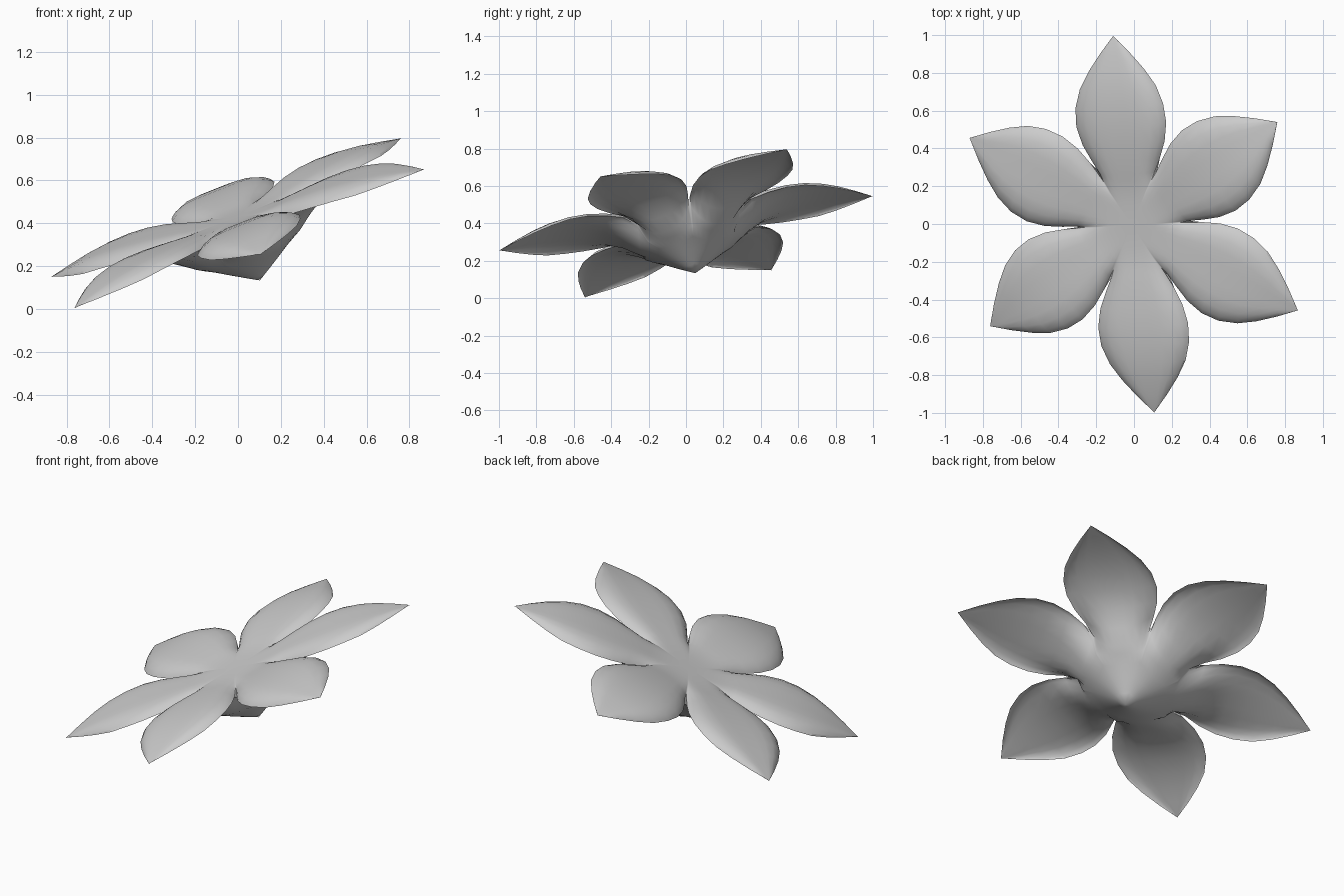
import bpy, bmesh, math
from mathutils import Vector

if "Cube" in bpy.data.objects:
    bpy.data.objects.remove(bpy.data.objects["Cube"])

# Tilted frame of the flower: face normal and the axis of the first petal
centre = Vector((0, 0, 0.397))
n = Vector((-0.3866, -0.1875, 1)).normalized()
u = Vector((0.76, 0.54, 0.396))
u = (u - n * u.dot(n)).normalized()
v = n.cross(u)

# Per row: distance along petal, half width, upper height, lower height
T = math.tan(math.pi / 6)
rows = [
    (0.00, 0.000, 0.033, -0.287),
    (0.05, 0.05 * T, 0.033, -0.256),
    (0.12, 0.12 * T, 0.034, -0.212),
    (0.18, 0.18 * T, 0.037, -0.172),
    (0.235, 0.235 * T, 0.043, -0.140),
    (0.275, 0.154, 0.049, -0.118),
    (0.35, 0.194, 0.058, -0.060),
    (0.44, 0.234, 0.067, 0.000),
    (0.54, 0.256, 0.072, 0.030),
    (0.64, 0.250, 0.071, 0.044),
    (0.74, 0.216, 0.063, 0.043),
    (0.83, 0.158, 0.049, 0.036),
    (0.92, 0.085, 0.028, 0.021),
    (1.013, 0.000, 0.004, 0.002),
]
ts = [-1, -0.96, -0.88, -0.7, -0.45, -0.2, 0, 0.2, 0.45, 0.7, 0.88, 0.96, 1]


def lower_height(r):
    """Calyx and petal underside height at a radius."""
    for p, q in zip(rows, rows[1:]):
        if r <= q[0]:
            return p[3] + (q[3] - p[3]) * (r - p[0]) / (q[0] - p[0])
    return rows[-1][3]


def point(bm, k, row, t, upper):
    s, w, top, low = row
    a = k * math.pi / 3
    d, e = u * math.cos(a) + v * math.sin(a), v * math.cos(a) - u * math.sin(a)
    # Free edges roll down and the two skins meet there
    roll = min(1, max(0, (s - 0.17) / 0.1))
    free = min(1, max(0, (s - 0.236) / 0.06))
    h = top - 0.045 * roll * abs(t) ** 6 * min(1, w / 0.2)
    if not upper:
        # The calyx is round near the middle, then follows the petals
        r = s + (math.hypot(s, w * t) - s) * min(1, max(0, (0.5 - s) / 0.25))
        low = lower_height(r) - 0.02 * free * abs(t) ** 6 * min(1, w / 0.2)
        h -= max(0.0, h - low) * (1 - free * abs(t) ** 4)
    return bm.verts.new(centre + d * s + e * (w * t) + n * h)


# Six petals with the calyx cone underneath, welded into one closed skin
bm = bmesh.new()
for k in range(6):
    for upper in (True, False):
        g = [[point(bm, k, r, t, upper) for t in ts] for r in rows]
        for i in range(len(rows) - 1):
            for j in range(len(ts) - 1):
                q = [g[i][j], g[i + 1][j], g[i + 1][j + 1], g[i][j + 1]]
                bm.faces.new(q if upper else q[::-1])
bmesh.ops.remove_doubles(bm, verts=bm.verts, dist=0.0008)
# Close the small gap between the skins at the inner end of each slit
bmesh.ops.holes_fill(bm, edges=[e for e in bm.edges if e.is_boundary], sides=8)
bmesh.ops.recalc_face_normals(bm, faces=bm.faces)

mesh = bpy.data.meshes.new("flower")
bm.to_mesh(mesh)
bm.free()
flower = bpy.data.objects.new("flower", mesh)
bpy.context.collection.objects.link(flower)
bpy.context.view_layer.objects.active = flower
flower.select_set(True)
bpy.ops.object.shade_smooth_by_angle(angle=math.radians(60))
